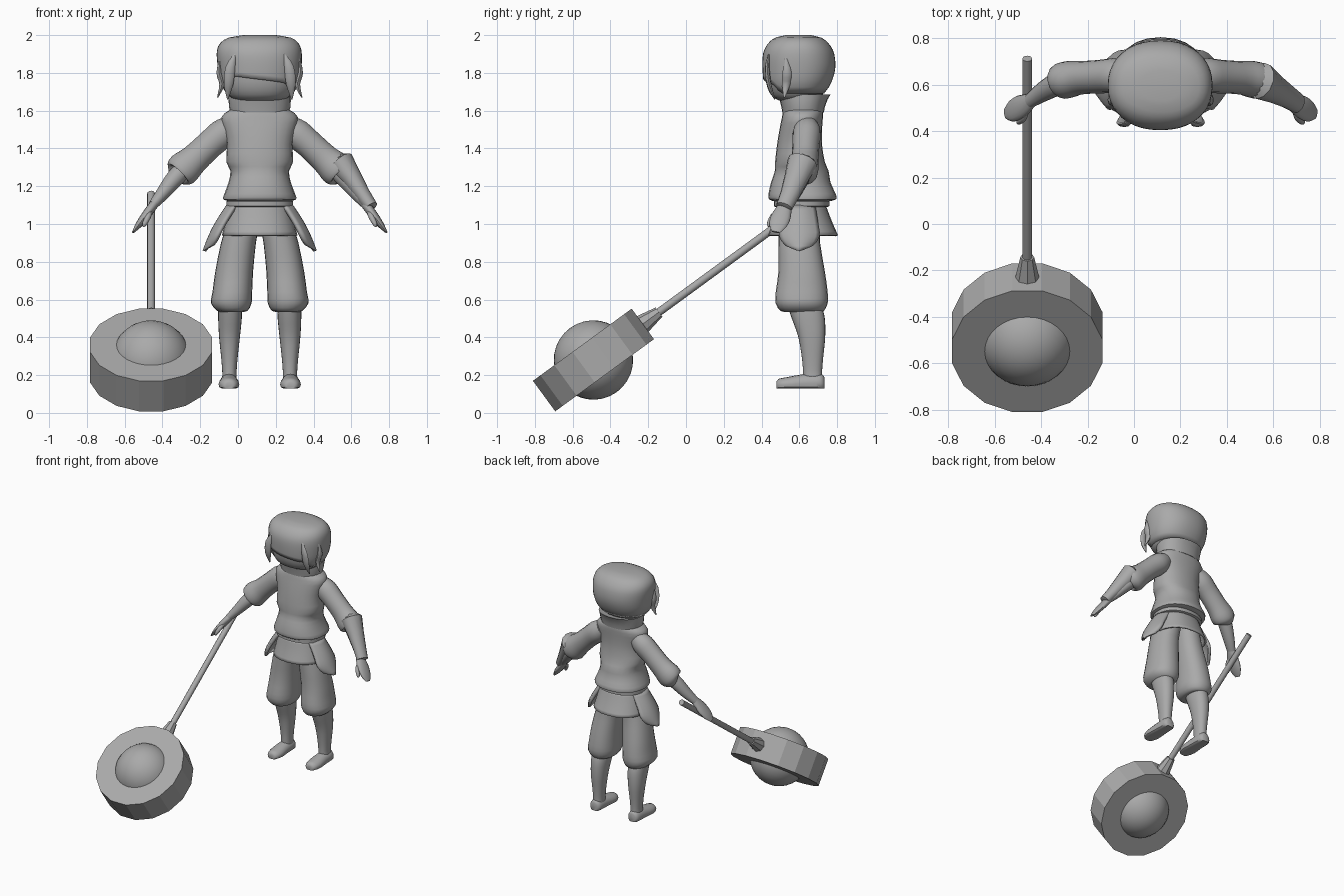
import bpy, bmesh, math
from mathutils import Vector, Matrix

if "Cube" in bpy.data.objects:
    bpy.data.objects.remove(bpy.data.objects["Cube"])

CX = 0.115          # symmetry line of the figure
GREY = bpy.data.materials.new("mid_grey")
GREY.diffuse_color = (0.4, 0.4, 0.4, 1)
GREY.use_nodes = True
GREY.node_tree.nodes["Principled BSDF"].inputs["Base Color"].default_value = GREY.diffuse_color


def finish(bm, name, angle=40, thick=0):
    bmesh.ops.recalc_face_normals(bm, faces=bm.faces[:])
    me = bpy.data.meshes.new(name)
    bm.to_mesh(me)
    bm.free()
    me.materials.append(GREY)
    for p in me.polygons:
        p.use_smooth = angle > 0
    if angle:
        me.set_sharp_from_angle(angle=math.radians(angle))
    ob = bpy.data.objects.new(name, me)
    bpy.context.collection.objects.link(ob)
    if thick:
        m = ob.modifiers.new("thickness", 'SOLIDIFY')
        m.thickness, m.offset = thick, -1
    return ob


def mirrored(ob, name):
    me = ob.data.copy()
    me.transform(Matrix.Translation((2 * CX, 0, 0)) @ Matrix.Scale(-1, 4, (1, 0, 0)))
    me.flip_normals()
    new = bpy.data.objects.new(name, me)
    bpy.context.collection.objects.link(new)
    for m in ob.modifiers:
        n = new.modifiers.new(m.name, m.type)
        n.thickness, n.offset = m.thickness, m.offset
    return new


def bridge(bm, rings, closed=True, caps=True):
    vs = [[bm.verts.new(p) for p in r] for r in rings]
    n = len(vs[0])
    for a, b in zip(vs, vs[1:]):
        for i in range(n if closed else n - 1):
            j = (i + 1) % n
            bm.faces.new((a[i], a[j], b[j], b[i]))
    if caps:
        bm.faces.new(vs[0])
        bm.faces.new(vs[-1])


def spline(rows, k):
    """Catmull-Rom through the rows, k steps per span."""
    out = []
    for i in range(len(rows) - 1):
        p = [rows[max(0, min(len(rows) - 1, i + d))] for d in (-1, 0, 1, 2)]
        for s in range(k):
            t = s / k
            out.append([0.5 * (2 * b + (c - a) * t + (2 * a - 5 * b + 4 * c - d) * t * t
                        + (3 * b - a - 3 * c + d) * t ** 3) for a, b, c, d in zip(*p)])
    return out + [list(rows[-1])]


def oval(z, x0, x1, y0, y1, ang, e=0.9):
    c, s = math.cos(ang), math.sin(ang)
    f = lambda v: math.copysign(abs(v) ** e, v)
    return Vector(((x0 + x1) / 2 + f(c) * (x1 - x0) / 2, (y0 + y1) / 2 + f(s) * (y1 - y0) / 2, z))


def stack(name, rows, k=3, n=24, caps=True, thick=0, angle=50):
    """Loft of level ovals given as (z, x0, x1, y0, y1)."""
    bm = bmesh.new()
    bridge(bm, [[oval(*r, math.tau * i / n) for i in range(n)] for r in spline(rows, k)], caps=caps)
    return finish(bm, name, angle, thick)


def limb(name, rows, k=3, n=16, angle=50):
    """Loft along a path given as (x, y, z, thickness, depth)."""
    rows = spline(rows, k)
    pts = [Vector(r[:3]) for r in rows]
    rings = []
    for i, p in enumerate(pts):
        t = (pts[min(i + 1, len(pts) - 1)] - pts[max(i - 1, 0)]).normalized()
        u = (Vector((0, 1, 0)) - t * t.y).normalized()
        v = t.cross(u)
        rings.append([p + v * rows[i][3] * math.cos(math.tau * j / n)
                      + u * rows[i][4] * math.sin(math.tau * j / n) for j in range(n)])
    bm = bmesh.new()
    bridge(bm, rings)
    return finish(bm, name, angle)


# Head and hair
HEAD = [(1.655, .02, .21, .52, .66), (1.68, -.05, .28, .45, .72), (1.74, -.09, .32, .415, .765),
        (1.82, -.105, .335, .405, .79), (1.9, -.113, .338, .408, .785), (1.95, -.10, .325, .43, .76),
        (1.985, -.055, .285, .47, .72), (2.0, .03, .20, .53, .66)]
inner = [(z - .012, a + .014, b - .014, c + .014, d - .014) for z, a, b, c, d in HEAD]
stack("head", inner)
profile = spline(HEAD, 6)


def hair_point(ang, t):
    front = max(0, -math.sin(ang))
    low = 1.69 + (0.075 - 0.03 * math.cos(ang)) * min(1, max(0, (front - .5) * 4))
    z = low + (2.0 - low) * (1 - (1 - t) ** 1.6)
    for a, b in zip(profile, profile[1:]):
        if z <= b[0] + 1e-6:
            f = (z - a[0]) / (b[0] - a[0])
            return oval(*[p + (q - p) * f for p, q in zip(a, b)], ang)
    return oval(*profile[-1], ang)


bm = bmesh.new()
bridge(bm, [[hair_point(math.tau * i / 40, t / 14) for i in range(40)] for t in range(15)], caps=False)
bmesh.ops.holes_fill(bm, edges=[e for e in bm.edges if e.is_boundary and e.verts[0].co.z > 1.99])
finish(bm, "hair", 50, 0.012)
for name, rows in {
    "front_lock": [(-.015, .44, 1.90, .005, .004), (-.04, .43, 1.83, .025, .012),
                   (-.05, .44, 1.74, .025, .012), (-.055, .47, 1.66, .003, .003)],
    "side_lock": [(-.095, .53, 1.88, .004, .006), (-.10, .535, 1.80, .014, .025),
                  (-.085, .53, 1.74, .014, .022), (-.108, .52, 1.67, .003, .004)],
}.items():
    mirrored(limb(name + "_left", rows, n=8), name + "_right")

# Collar, vest, belt
stack("collar", [(1.59, -.04, .27, .51, .73), (1.62, -.048, .278, .505, .735),
                 (1.66, -.05, .28, .495, .75), (1.685, -.05, .28, .488, .765),
                 (1.675, -.03, .26, .51, .74)], k=1)
stack("vest", [(1.12, -.04, .27, .47, .75), (1.13, -.078, .308, .44, .795), (1.16, -.072, .302, .437, .792),
               (1.22, -.05, .28, .45, .765), (1.28, -.04, .27, .47, .755), (1.33, -.062, .292, .472, .735),
               (1.42, -.058, .288, .482, .72), (1.5, -.075, .305, .495, .72), (1.565, -.088, .318, .508, .725),
               (1.6, -.05, .28, .515, .725), (1.61, -.03, .26, .53, .71)], k=2)
stack("belt", [(1.09, -.05, .28, .475, .75), (1.095, -.062, .292, .465, .76),
               (1.12, -.062, .292, .465, .76), (1.125, -.05, .28, .475, .75)], k=1)

# Skirt and rounded hip flaps
stack("skirt", [(0.94, -.085, .315, .435, .805), (1.02, -.065, .295, .46, .77), (1.1, -.045, .275, .48, .74)],
      caps=False, thick=0.012)
rows = []
for i in range(11):
    t = i / 10
    w = 0.085 + 0.04 * t if t < 0.6 else 0.109 * math.sqrt(max(0.02, 1 - ((t - .6) / .4) ** 2))
    rows.append([Vector((-.062 - .125 * t - .012 * math.sin(math.pi * t) + .045 * (s / 5) ** 2 * min(1, w / .08),
                         .6 + w * s / 5, 1.1 - .24 * t)) for s in range(-5, 6)])
bm = bmesh.new()
bridge(bm, rows, closed=False, caps=False)
flap = finish(bm, "hip_flap_left", 50, 0.02)
mirrored(flap, "hip_flap_right")

# Breeches, shins and shoes
pants = stack("breeches_left", [(.535, -.09, .02, .53, .71), (.54, -.11, .05, .50, .73), (.58, -.143, .072, .475, .75),
                                (.64, -.135, .075, .475, .75), (.75, -.12, .08, .49, .735), (.9, -.09, .095, .49, .71),
                                (1.0, -.06, .112, .49, .71), (1.08, -.04, .114, .50, .72)], k=2)
shin = stack("shin_left", [(.15, -.09, -.005, .62, .725), (.2, -.083, -.008, .62, .72), (.28, -.088, -.003, .615, .725),
                           (.4, -.10, .01, .595, .737), (.5, -.105, .02, .56, .735), (.56, -.105, .02, .54, .72)])
bm = bmesh.new()
feet = []
for y, w, h in spline([(.478, .02, .03), (.49, .04, .05), (.54, .055, .06), (.62, .05, .075),
                       (.69, .047, .08), (.72, .04, .075), (.732, .025, .06)], 2):
    feet.append([(-.048 + w * math.cos(a), y, .13 + max(0, h * (.35 + .65 * math.sin(a))))
                 for a in [math.tau * i / 16 for i in range(16)]])
bridge(bm, feet)
shoe = finish(bm, "shoe_left", 40)
for ob, n in ((pants, "breeches"), (shin, "shin"), (shoe, "shoe")):
    mirrored(ob, n + "_right")

# Arms: sleeve, forearm, hand, thumb
arm = {
    "sleeve": [(-.03, .64, 1.52, .06, .06), (-.08, .64, 1.48, .078, .075), (-.15, .635, 1.42, .075, .072),
               (-.23, .63, 1.345, .078, .072), (-.285, .622, 1.295, .09, .08), (-.315, .615, 1.265, .08, .075),
               (-.32, .612, 1.26, .05, .05)],
    "forearm": [(-.28, .63, 1.30, .05, .05), (-.34, .60, 1.235, .047, .05), (-.40, .565, 1.16, .036, .042),
                (-.45, .53, 1.10, .025, .032)],
    "hand": [(-.44, .535, 1.11, .024, .03), (-.47, .515, 1.07, .024, .045), (-.50, .50, 1.03, .022, .052),
             (-.53, .485, .99, .016, .045), (-.555, .475, .957, .006, .022)],
    "thumb": [(-.465, .50, 1.07, .014, .014), (-.475, .46, 1.04, .015, .015), (-.495, .44, 1.0, .012, .012),
              (-.50, .438, .985, .004, .004)],
}
for n, rows in arm.items():
    mirrored(limb(n + "_left", rows), n + "_right")

# Flared bracer on one forearm
limb("bracer", [(.535, .62, 1.325, .05, .06), (.545, .617, 1.325, .072, .082), (.60, .585, 1.245, .056, .065),
                (.66, .55, 1.155, .042, .052), (.705, .52, 1.09, .036, .045), (.706, .519, 1.088, .02, .03)], k=1, n=12)

# Wheel-shaped hammer: local x runs along the shaft, local z through the wheel
d = Vector((0, .807, .59)).normalized()
w = Vector((0, -d.z, d.y))
frame = Matrix((d, w.cross(d), w)).transposed().to_4x4()
frame.translation = (-.46, -.49, .28)


def cone(name, r1, r2, x0, x1, n, axis='X', angle=40):
    bm = bmesh.new()
    bmesh.ops.create_cone(bm, cap_ends=True, segments=n, radius1=r1, radius2=r2, depth=x1 - x0)
    mid = Matrix.Translation((0, 0, (x0 + x1) / 2))
    turn = Matrix.Rotation(math.pi / 2, 4, 'Y') if axis == 'X' else Matrix.Rotation(math.pi / 16, 4, 'Z')
    bm.transform(frame @ turn @ mid)
    return finish(bm, name, angle)


cone("hammer_wheel", .33, .33, -.1, .1, 16, 'Z', 0)
cone("shaft_socket", .058, .03, .29, .43, 8, angle=0)
cone("shaft", .021, .021, .3, 1.49, 12)
bm = bmesh.new()
bmesh.ops.create_uvsphere(bm, u_segments=32, v_segments=16, radius=.21)
bm.transform(frame)
finish(bm, "hammer_core", 60)
